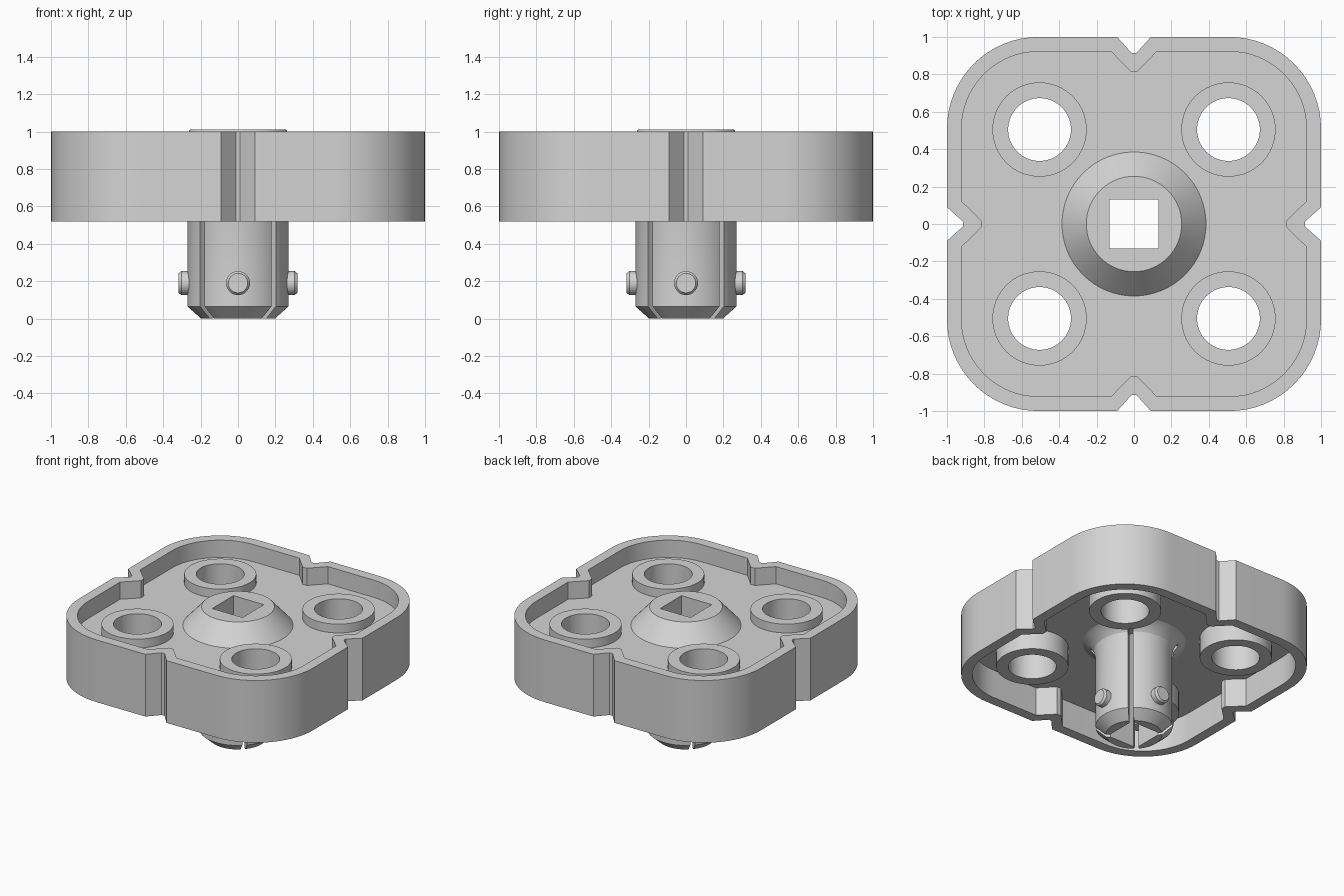
import bpy, bmesh, math

if "Cube" in bpy.data.objects:
    bpy.data.objects.remove(bpy.data.objects["Cube"])

GREY = bpy.data.materials.new("grey_plastic")
GREY.diffuse_color = (0.66, 0.66, 0.66, 1)
GREY.use_nodes = True
GREY.node_tree.nodes["Principled BSDF"].inputs["Base Color"].default_value = GREY.diffuse_color


def make_object(name, bm):
    bmesh.ops.recalc_face_normals(bm, faces=bm.faces)
    mesh = bpy.data.meshes.new(name)
    bm.to_mesh(mesh)
    bm.free()
    mesh.materials.append(GREY)
    ob = bpy.data.objects.new(name, mesh)
    bpy.context.collection.objects.link(ob)
    return ob


def prism(name, outline, z0, z1):
    bm = bmesh.new()
    face = bm.faces.new([bm.verts.new((x, y, z0)) for x, y in outline])
    top = bmesh.ops.extrude_face_region(bm, geom=[face])["geom"]
    verts = [v for v in top if isinstance(v, bmesh.types.BMVert)]
    bmesh.ops.translate(bm, verts=verts, vec=(0, 0, z1 - z0))
    return make_object(name, bm)


def lathe(name, profile, closed=False, steps=64):
    """Revolve (radius, z) points about z."""
    bm = bmesh.new()
    rings = []
    for r, z in profile:
        if r == 0:
            rings.append([bm.verts.new((0, 0, z))] * steps)
        else:
            rings.append([bm.verts.new((r * math.cos(a), r * math.sin(a), z))
                          for a in (2 * math.pi * i / steps for i in range(steps))])
    pairs = list(zip(rings, rings[1:])) + ([(rings[-1], rings[0])] if closed else [])
    for a, b in pairs:
        for i in range(steps):
            j = (i + 1) % steps
            bm.faces.new(list(dict.fromkeys((a[i], a[j], b[j], b[i]))))
    return make_object(name, bm)


def circle(r, cx=0, cy=0, n=64):
    return [(cx + r * math.cos(2 * math.pi * i / n),
             cy + r * math.sin(2 * math.pi * i / n)) for i in range(n)]


def cut(ob, cutter):
    mod = ob.modifiers.new("cut", 'BOOLEAN')
    mod.operation = 'DIFFERENCE'
    mod.solver = 'EXACT'
    mod.object = cutter
    bpy.context.view_layer.objects.active = ob
    bpy.ops.object.modifier_apply(modifier=mod.name)
    bpy.data.objects.remove(cutter)


def smooth(ob):
    bpy.ops.object.select_all(action='DESELECT')
    ob.select_set(True)
    bpy.context.view_layer.objects.active = ob
    bpy.ops.object.shade_smooth_by_angle(angle=math.radians(25))


def notched_square(half, radius, notch_w, tip, tip_w):
    """Rounded square with a V notch in the middle of each side."""
    c = half - radius
    quarter = [(half, -notch_w), (tip, -tip_w), (tip, tip_w), (half, notch_w)]
    quarter += [(c + radius * math.cos(a), c + radius * math.sin(a))
                for a in (math.pi / 2 * i / 16 for i in range(17))]
    pts = []
    for _ in range(4):
        pts += quarter
        quarter = [(-y, x) for x, y in quarter]
    return pts


RIM_LOW, RIM_TOP = 0.52, 1.0
FLOOR_LOW, FLOOR_TOP = 0.74, 0.867
HOLES = [(sx * 0.505, sy * 0.505) for sx in (-1, 1) for sy in (-1, 1)]

# Tray: notched rim with a thin floor plate
tray = prism("tray", notched_square(1.0, 0.49, 0.09, 0.913, 0.012), RIM_LOW, RIM_TOP)
inner = notched_square(0.922, 0.412, 0.122, 0.815, 0.018)
cut(tray, prism("pocket_cutter", inner, FLOOR_TOP, 1.2))
cut(tray, prism("pocket_cutter", inner, 0.3, FLOOR_LOW))
for x, y in HOLES:
    cut(tray, prism("hole_cutter", circle(0.21, x, y), 0.4, 1.2))
cut(tray, prism("hole_cutter", circle(0.31), 0.4, 1.2))
smooth(tray)

# Round bosses, standing proud on both sides of the floor
for x, y in HOLES:
    boss = lathe("boss", [(0.168, 0.585), (0.252, 0.585), (0.252, 0.935), (0.168, 0.935)], closed=True)
    boss.location = (x, y, 0)
    smooth(boss)

# Hub: conical collar above, flared split stem below, square bore
hub = lathe("hub", [(0, 0), (0.197, 0), (0.27, 0.065), (0.27, FLOOR_LOW - 0.12),
                    (0.28, FLOOR_LOW - 0.07), (0.31, FLOOR_LOW - 0.03),
                    (0.36, FLOOR_LOW), (0.385, FLOOR_LOW + 0.01),
                    (0.385, FLOOR_TOP), (0.255, 1.011), (0, 1.011)])
b = 0.13
cut(hub, prism("bore_cutter", [(-b, -b), (b, -b), (b, b), (-b, b)], -0.1, 1.2))
for side in (-1, 1):
    d, w = 0.5, 0.012
    slot = [(-d - w, side * (-d + w)), (-d + w, side * (-d - w)),
            (d + w, side * (d - w)), (d - w, side * (d + w))]
    cut(hub, prism("slot_cutter", slot, -0.1, FLOOR_LOW - 0.03))
smooth(hub)

# Snap pegs around the stem
for i in range(4):
    a = i * math.pi / 2
    peg = lathe("snap_peg", [(0, 0.22), (0.064, 0.22), (0.064, 0.303), (0.052, 0.318), (0, 0.318)], steps=32)
    peg.rotation_euler = (0, math.pi / 2, a)
    peg.location = (0, 0, 0.19)
    smooth(peg)
